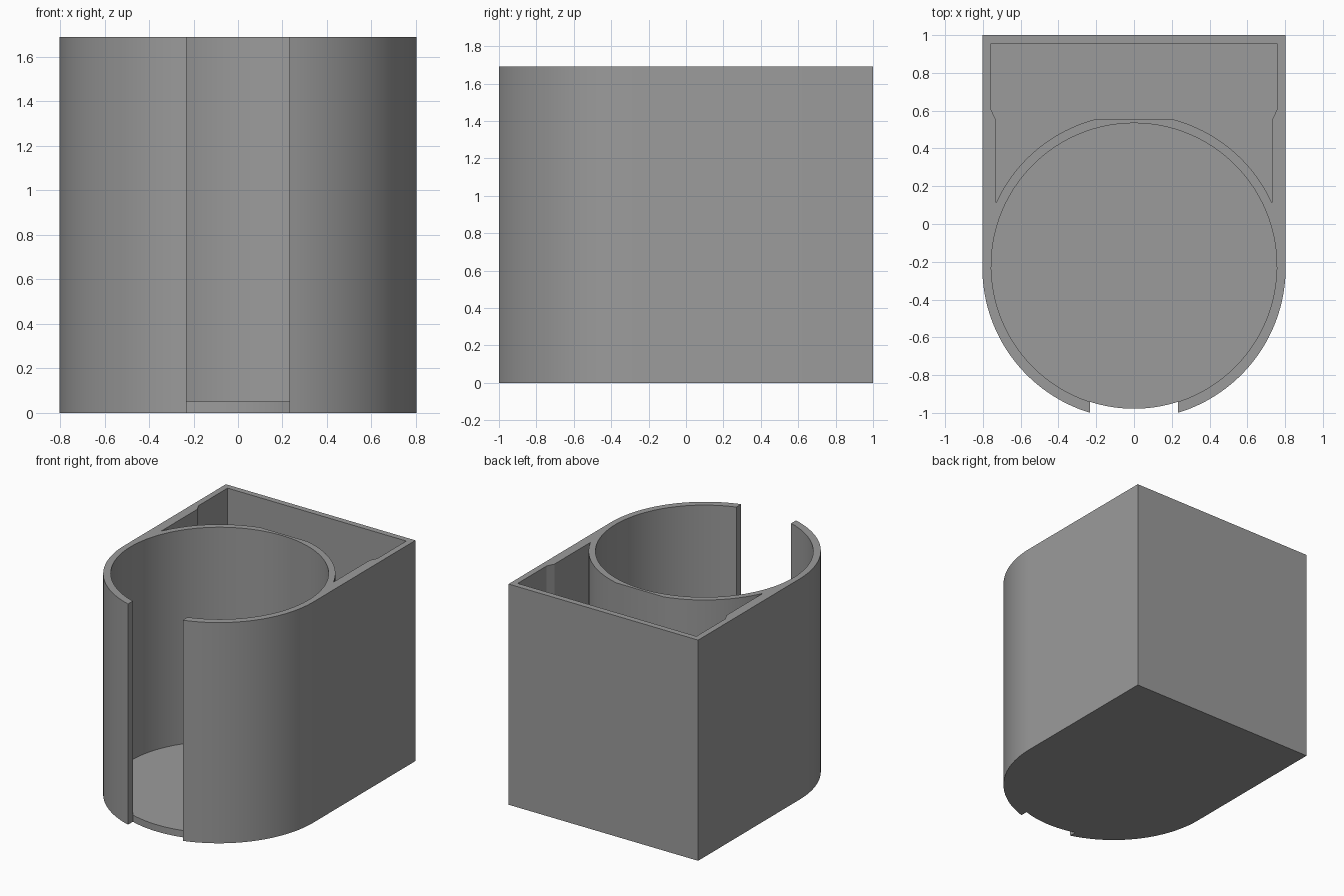
import bpy, bmesh, math

if "Cube" in bpy.data.objects:
    bpy.data.objects.remove(bpy.data.objects["Cube"])

W, BACK, H, FLOOR = 0.803, 1.0, 1.69, 0.052
OUT_R, OUT_Y = 0.803, -0.231      # rounded front of the shell
BORE_R, BORE_Y = 0.756, -0.222    # round well
SLOT = 0.232                      # half width of the front slot


def arc(r, cy, a0, a1, n):
    return [(r * math.cos(a0 + (a1 - a0) * i / n),
             cy + r * math.sin(a0 + (a1 - a0) * i / n)) for i in range(n + 1)]


# Plan outlines
a_out = math.acos(SLOT / OUT_R)
a_in = math.acos(SLOT / BORE_R)
right = arc(OUT_R, OUT_Y, -a_out, 0, 32)
bore_long = arc(BORE_R, BORE_Y, -a_in, math.pi + a_in, 96)
bore_front = arc(BORE_R, BORE_Y, -math.pi + a_in, -a_in, 16)
shell = ([bore_long[0]] + right + [(W, BACK), (-W, BACK)]
         + [(-x, y) for x, y in reversed(right)] + [bore_long[-1]])
a_side = math.acos(0.73 / 0.803)
a_top = math.acos(0.2 / 0.803)
half = [(0.757, 0.955), (0.757, 0.605), (0.73, 0.55)] + arc(0.803, BORE_Y, a_side, a_top, 24)
pocket = half + [(-x, y) for x, y in reversed(half)]

bm = bmesh.new()
cache = {}


def vert(p, z):
    key = (round(p[0], 5), round(p[1], 5), round(z, 5))
    if key not in cache:
        cache[key] = bm.verts.new(key)
    return cache[key]


def wall(path, z0, z1):
    for p, q in zip(path, path[1:]):
        bm.faces.new([vert(p, z0), vert(q, z0), vert(q, z1), vert(p, z1)])


def flat(path, z):
    bm.faces.new([vert(p, z) for p in path])


# Outer shell, with slot cheeks that meet the floor edge
wall(shell[1:-1], 0, H)
for p, q in ((shell[0], shell[1]), (shell[-1], shell[-2])):
    bm.faces.new([vert(p, 0), vert(q, 0), vert(q, H), vert(p, H), vert(p, FLOOR)])

# Well, pocket and floor lip in the slot
wall(bore_long, FLOOR, H)
wall(bore_front, 0, FLOOR)
wall(pocket + pocket[:1], FLOOR, H)
flat(bore_long + bore_front[1:-1], FLOOR)
flat(pocket, FLOOR)
flat(shell + bore_front[1:-1], 0)

# Top rim, filled between the outline and the pocket
rim = [e for e in bm.edges if all(abs(v.co.z - H) < 1e-4 for v in e.verts)]
bmesh.ops.triangle_fill(bm, edges=rim, use_beauty=True, normal=(0, 0, 1))
bmesh.ops.recalc_face_normals(bm, faces=bm.faces)

mesh = bpy.data.meshes.new("holder_body")
bm.to_mesh(mesh)
bm.free()
body = bpy.data.objects.new("holder_body", mesh)
bpy.context.collection.objects.link(body)

grey = bpy.data.materials.new("plain grey")
grey.diffuse_color = (0.33, 0.33, 0.33, 1)
grey.use_nodes = True
grey.node_tree.nodes["Principled BSDF"].inputs["Base Color"].default_value = grey.diffuse_color
mesh.materials.append(grey)

bpy.context.view_layer.objects.active = body
body.select_set(True)
bpy.ops.object.shade_smooth_by_angle(angle=math.radians(20))
